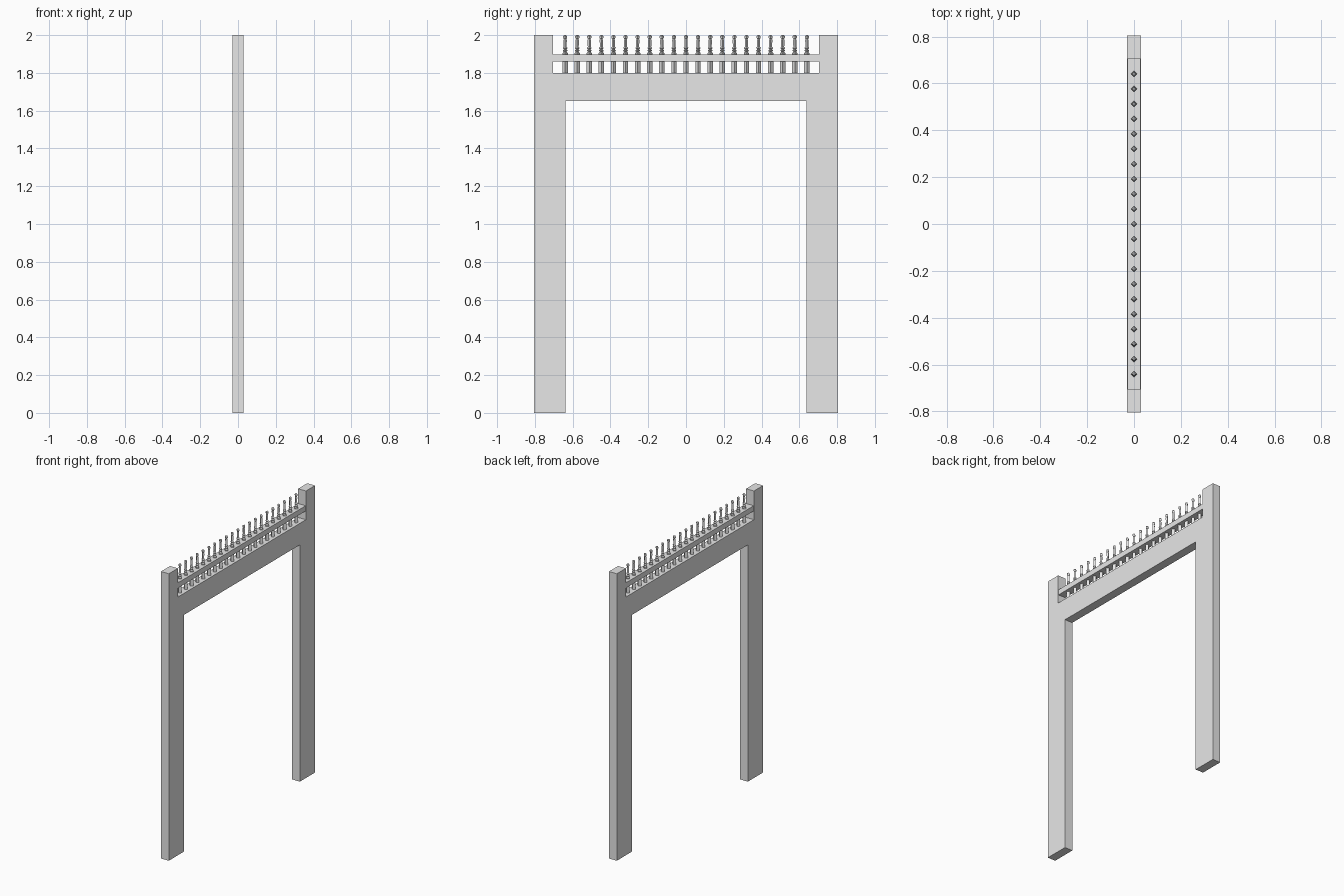
import bpy, bmesh, math

cube = bpy.data.objects.get("Cube")
if cube:
    bpy.data.objects.remove(cube, do_unlink=True)

# Single plain grey
grey = bpy.data.materials.new("plain_grey")
grey.use_nodes = True
grey.diffuse_color = (0.8, 0.8, 0.8, 1)
grey.node_tree.nodes["Principled BSDF"].inputs["Base Color"].default_value = (0.8, 0.8, 0.8, 1)

HALF_X = 0.03
OUTER, INNER, NOTCH = 0.805, 0.638, 0.705
TOP, BEAM_LOW, BEAM_TOP = 2.0, 1.65, 1.80
RAIL_LOW, RAIL_TOP = 1.86, 1.897


def finish(bm, name):
    bmesh.ops.recalc_face_normals(bm, faces=bm.faces)
    mesh = bpy.data.meshes.new(name)
    bm.to_mesh(mesh)
    bm.free()
    mesh.materials.append(grey)
    obj = bpy.data.objects.new(name, mesh)
    bpy.context.collection.objects.link(obj)
    return obj


def prism(name, outline, half_x):
    """Extrude a (y, z) outline across the thickness."""
    bm = bmesh.new()
    face = bm.faces.new([bm.verts.new((-half_x, y, z)) for y, z in outline])
    new = bmesh.ops.extrude_face_region(bm, geom=[face])["geom"]
    bmesh.ops.translate(bm, vec=(2 * half_x, 0, 0),
                        verts=[v for v in new if isinstance(v, bmesh.types.BMVert)])
    return finish(bm, name)


# Posts and beam as one notched frame
half = [(INNER, BEAM_LOW), (INNER, 0), (OUTER, 0), (OUTER, TOP),
        (NOTCH, TOP), (NOTCH, BEAM_TOP)]
prism("gate_frame", half + [(-y, z) for y, z in reversed(half)], HALF_X)

# Rail between the post tops
prism("rail", [(-NOTCH, RAIL_LOW), (NOTCH, RAIL_LOW),
               (NOTCH, RAIL_TOP), (-NOTCH, RAIL_TOP)], HALF_X - 0.002)

# Turned spindles: four-sided lathe of (radius, z)
profile = [(0.014, BEAM_TOP), (0.014, 1.905), (0.007, 1.911), (0.013, 1.918),
           (0.007, 1.925), (0.013, 1.932), (0.008, 1.938), (0.009, 1.975),
           (0.006, 1.979), (0.011, 1.986), (0.011, 1.994), (0.005, TOP)]
SIDES, COUNT, SPACING = 4, 21, 0.064

bm = bmesh.new()
for i in range(COUNT):
    y = (i - COUNT // 2) * SPACING
    rings = []
    for r, z in profile:
        angles = [math.tau * k / SIDES for k in range(SIDES)]
        rings.append([bm.verts.new((r * math.cos(a), y + r * math.sin(a), z)) for a in angles])
    for low, high in zip(rings, rings[1:]):
        for k in range(SIDES):
            n = (k + 1) % SIDES
            bm.faces.new((low[k], low[n], high[n], high[k]))
    bm.faces.new(rings[0][::-1])
    bm.faces.new(rings[-1])
finish(bm, "spindles")
